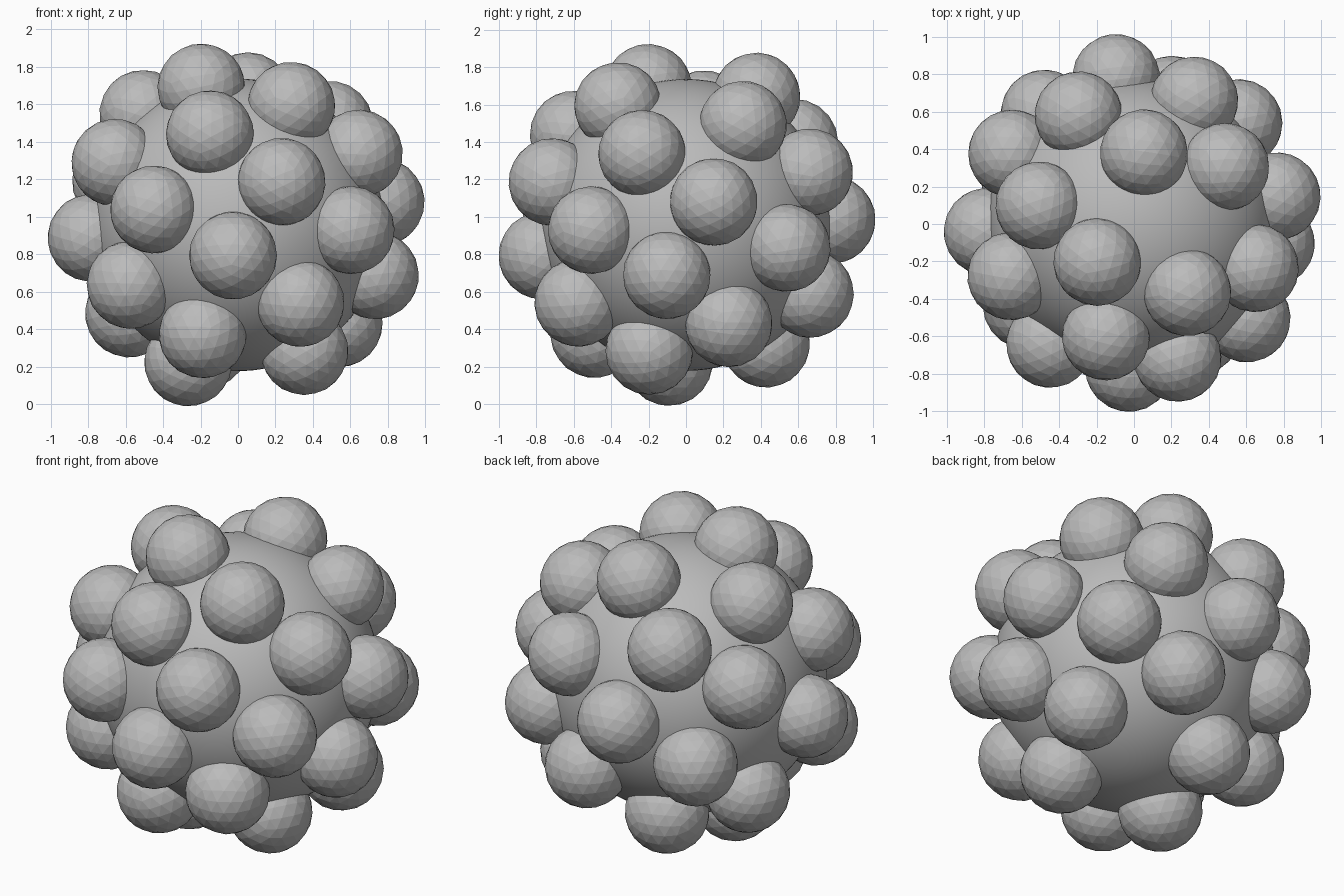
import bpy
from math import radians
from mathutils import Euler, Vector

CENTRE = Vector((0, 0, 0.957))
CORE_RADIUS = 0.78
KNOB_RADIUS = 0.235
KNOB_DISTANCE = 0.785

# Longitude and latitude of each knob in degrees, spiralling over the core
KNOB_DIRECTIONS = [
    (268, -12), (288, 17), (235, 6), (256, 38), (300, -32), (320, -2),
    (249, -48), (217, -24), (308, 54), (203, 25), (340, 29), (226, 69),
    (331, -59), (352, -20), (183, -5), (199, -69), (169, 49), (11, 9),
    (23, -42), (158, -37), (32, 43), (82, 61), (150, 17), (44, -9),
    (112, -54), (117, 34), (129, -15), (64, 21), (73, -28), (97, 2),
]


def make_material(name, colour):
    material = bpy.data.materials.new(name)
    material.use_nodes = True
    material.diffuse_color = colour
    shader = next(n for n in material.node_tree.nodes if n.type == 'BSDF_PRINCIPLED')
    shader.inputs["Base Color"].default_value = colour
    return material


def add_ball(name, radius, location, rotation, detail, material):
    bpy.ops.mesh.primitive_ico_sphere_add(
        subdivisions=detail, radius=radius, location=location, rotation=rotation)
    ball = bpy.context.object
    ball.name = name
    ball.data.materials.append(material)
    return ball


default_cube = bpy.data.objects.get("Cube")
if default_cube:
    bpy.data.objects.remove(default_cube, do_unlink=True)

grey = make_material("plain grey", (0.5, 0.5, 0.5, 1))

# Smooth round core
core = add_ball("core", CORE_RADIUS, CENTRE, (0, 0, 0), 5, grey)
bpy.ops.object.shade_smooth_by_angle()

# Faceted knobs half sunk into the core, each turned to face outwards
for number, (longitude, latitude) in enumerate(KNOB_DIRECTIONS, start=1):
    turn = Euler((0, radians(90 - latitude), radians(longitude)))
    outward = turn.to_matrix() @ Vector((0, 0, 1))
    add_ball(f"knob_{number}", KNOB_RADIUS, CENTRE + outward * KNOB_DISTANCE,
             turn, 3, grey)
